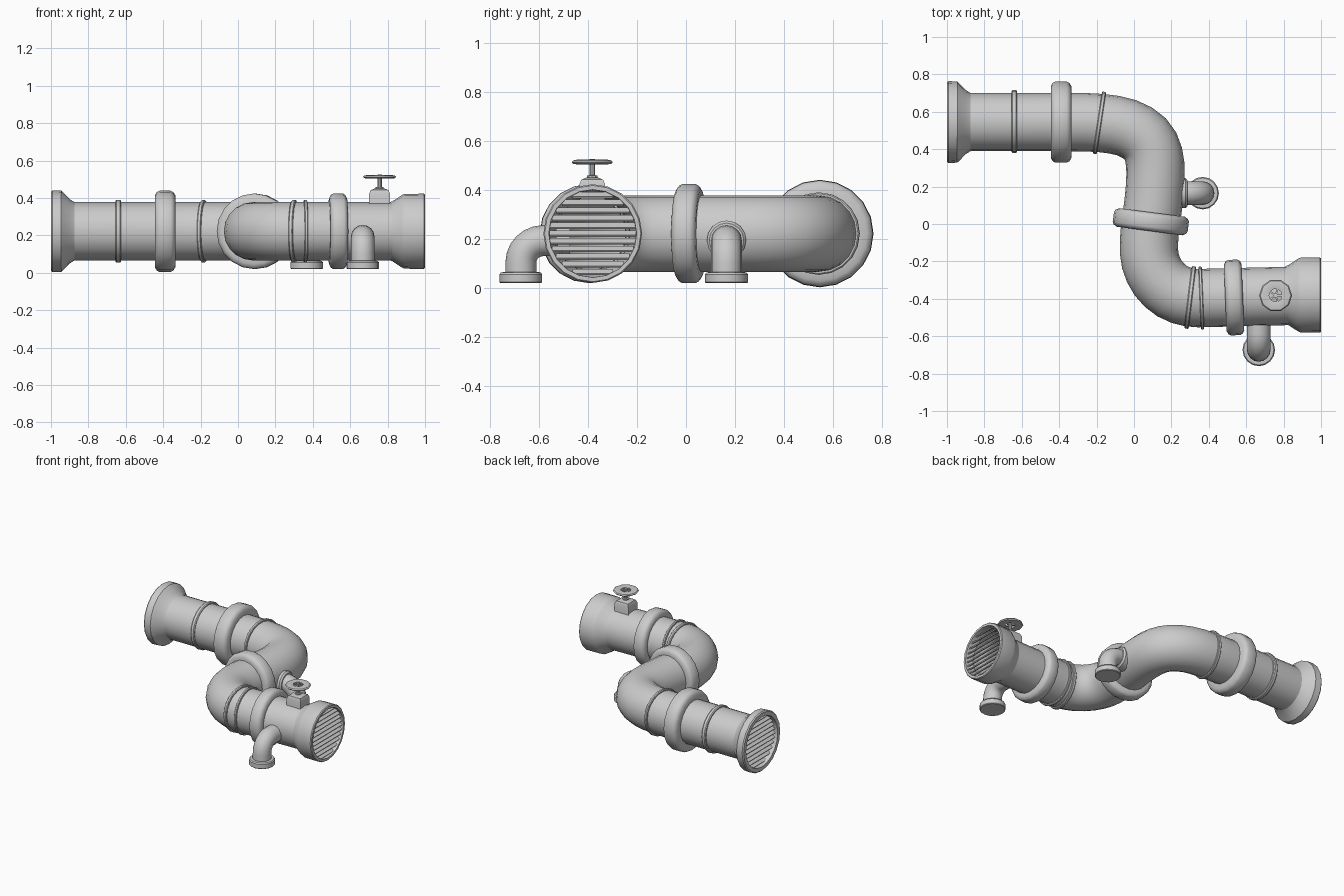
import bpy, bmesh, math
from mathutils import Vector, Matrix

if "Cube" in bpy.data.objects:
    bpy.data.objects.remove(bpy.data.objects["Cube"])

ZC = 0.222      # height of the main pipe axis
SIDES = 20


def finish(name, bm, angle=35):
    bmesh.ops.remove_doubles(bm, verts=bm.verts, dist=1e-5)
    bmesh.ops.recalc_face_normals(bm, faces=bm.faces)
    me = bpy.data.meshes.new(name)
    bm.to_mesh(me)
    bm.free()
    ob = bpy.data.objects.new(name, me)
    bpy.context.collection.objects.link(ob)
    bpy.ops.object.select_all(action='DESELECT')
    ob.select_set(True)
    bpy.context.view_layer.objects.active = ob
    bpy.ops.object.shade_smooth_by_angle(angle=math.radians(angle))
    return ob


def bridge(bm, rings, closed=False):
    n = len(rings[0])
    pairs = list(zip(rings, rings[1:])) + ([(rings[-1], rings[0])] if closed else [])
    for a, b in pairs:
        for i in range(n):
            j = (i + 1) % n
            bm.faces.new((a[i], a[j], b[j], b[i]))


def lathe(name, origin, axis, profile, closed=True, sides=SIDES):
    """Revolve (distance along axis, radius) points around an axis."""
    bm = bmesh.new()
    rot = Vector(axis).to_track_quat('Z', 'Y').to_matrix()
    rings = []
    for t, r in profile:
        rings.append([bm.verts.new(Vector(origin) + rot @ Vector((
            r * math.cos(2 * math.pi * i / sides), r * math.sin(2 * math.pi * i / sides), t)))
            for i in range(sides)])
    bridge(bm, rings, closed)
    return finish(name, bm)


def smooth_path(pts, sub):
    """Catmull-Rom through the points."""
    p = [Vector(q) for q in pts]
    p = [2 * p[0] - p[1]] + p + [2 * p[-1] - p[-2]]
    out = []
    for i in range(1, len(p) - 2):
        a, b, c, d = p[i - 1:i + 3]
        for k in range(sub):
            t = k / sub
            out.append(0.5 * (2 * b + (c - a) * t + (2 * a - 5 * b + 4 * c - d) * t * t
                              + (3 * b - a - 3 * c + d) * t ** 3))
    return out + [p[-2]]


def sweep(name, path, plane_normal, radius, sides=SIDES):
    """Round tube along a planar path."""
    bm = bmesh.new()
    n = Vector(plane_normal)
    rings = []
    for i, c in enumerate(path):
        tan = (path[min(i + 1, len(path) - 1)] - path[max(i - 1, 0)]).normalized()
        s = tan.cross(n)
        rings.append([bm.verts.new(c + radius * (s * math.cos(2 * math.pi * k / sides)
                                                 + n * math.sin(2 * math.pi * k / sides)))
                      for k in range(sides)])
    bridge(bm, rings)
    return finish(name, bm, 50)


# Main S-shaped pipe
centre = [(-0.95, 0.545), (-0.6, 0.545), (-0.35, 0.545), (-0.18, 0.54), (-0.04, 0.515),
          (0.06, 0.455), (0.105, 0.37), (0.115, 0.26), (0.105, 0.12), (0.09, 0.01),
          (0.08, -0.1), (0.088, -0.2), (0.13, -0.29), (0.205, -0.36), (0.3, -0.393),
          (0.4, -0.395), (0.6, -0.39), (0.95, -0.382)]
sweep("main_pipe", smooth_path([(x, y, ZC) for x, y in centre], 2), (0, 0, 1), 0.156)


# Collars and thin bands around the pipe
def collar(name, x, y, axis, r, w):
    lathe(name, (x, y, ZC), axis, [(-w / 2, 0.15), (-w / 2, r - 0.025), (-w * 0.4, r - 0.007),
          (-w * 0.27, r), (w * 0.27, r), (w * 0.4, r - 0.007), (w / 2, r - 0.025), (w / 2, 0.15)])


def band(name, x, y, axis, w):
    h = w / 2
    lathe(name, (x, y, ZC), axis, [(-h, 0.15), (-h, 0.163), (-h * 0.6, 0.168),
                                   (h * 0.6, 0.168), (h, 0.163), (h, 0.15)])


collar("left_collar", -0.39, 0.545, (1, 0, 0), 0.217, 0.11)
collar("middle_collar", 0.09, 0.012, (-0.13, -1, 0), 0.202, 0.1)
collar("right_collar", 0.535, -0.393, (1, 0.04, 0), 0.202, 0.095)
band("left_band", -0.64, 0.548, (1, 0, 0), 0.03)
band("upper_bend_band", -0.185, 0.541, (1, -0.15, 0), 0.022)
band("lower_bend_band_a", 0.3, -0.393, (1, -0.12, 0), 0.024)
band("lower_bend_band_b", 0.36, -0.396, (1, 0.04, 0), 0.018)

# Flared ends of the pipe
lathe("left_flange", (-1, 0.545, ZC), (1, 0, 0),
      [(0.1, 0.15), (0.05, 0.182), (0.0, 0.184), (0.0, 0.212), (0.008, 0.219), (0.055, 0.217),
       (0.065, 0.208), (0.1, 0.172), (0.125, 0.156)])
lathe("right_flange", (1, -0.38, ZC), (-1, 0, 0),
      [(0.12, 0.15), (0.05, 0.177), (0.0, 0.179), (0.0, 0.196), (0.006, 0.201), (0.11, 0.2),
       (0.125, 0.193), (0.175, 0.16), (0.19, 0.155)])


# Louvred grilles inside both ends
def grille(name, x, y, r, tilt, count=11):
    bm = bmesh.new()
    for i in range(count):
        z = (i - (count - 1) / 2) * 2 * r / (count + 0.3)
        half = math.sqrt(r * r - z * z)
        m = (Matrix.Translation((x, y, ZC + z)) @ Matrix.Rotation(tilt, 4, 'Y')
             @ Matrix.Diagonal((0.034, 2 * half, 0.008, 1)))
        bmesh.ops.create_cube(bm, size=1, matrix=m)
    finish(name, bm)


grille("left_grille", -0.965, 0.545, 0.182, -math.radians(35))
grille("right_grille", 0.975, -0.38, 0.177, math.radians(35))


# Small drain elbows: straight out, quarter bend, straight down to a foot flange
def elbow(name, foot, out, reach):
    o = Vector(out)
    f = Vector((foot[0], foot[1], 0))
    R, top = 0.09, 0.193
    path = [f - o * reach + Vector((0, 0, top))]
    path += [f - o * R * (1 - math.sin(a)) + Vector((0, 0, top - R * (1 - math.cos(a))))
             for a in [math.pi / 2 * k / 6 for k in range(7)]]
    path.append(f + Vector((0, 0, 0.05)))
    sweep(name + "_pipe", path, o.cross(Vector((0, 0, 1))), 0.063, 16)
    lathe(name + "_foot", f, (0, 0, 1), [(0.02, 0.0), (0.02, 0.083), (0.024, 0.087), (0.056, 0.087),
          (0.064, 0.081), (0.066, 0.055)], closed=False, sides=16)


elbow("front_drain", (0.667, -0.673), (0, -1, 0), 0.2)
elbow("side_drain", (0.367, 0.165), (1, 0, 0), 0.18)
lathe("side_drain_root_ring", (0.22, 0.165, 0.195), (1, 0, 0),
      [(0, 0.05), (0, 0.08), (0.055, 0.08), (0.066, 0.07), (0.066, 0.05)], sides=16)

# Valve block with chamfered top
VX, VY = 0.757, -0.382
bm = bmesh.new()
bmesh.ops.create_cube(bm, size=1, matrix=Matrix.Translation((VX, VY, 0.395))
                      @ Matrix.Diagonal((0.112, 0.105, 0.11, 1)))
top = [e for e in bm.edges if all(v.co.z > 0.4 for v in e.verts)]
bmesh.ops.bevel(bm, geom=top, offset=0.028, segments=2, profile=0.5, affect='EDGES')
finish("valve_block", bm)

# Valve stem, hub and handwheel
lathe("valve_stem", (VX, VY, 0), (0, 0, 1), [(0.43, 0.022), (0.458, 0.022), (0.46, 0.012),
      (0.525, 0.012), (0.525, 0.0)], closed=False, sides=10)
lathe("handwheel_rim", (VX, VY, 0), (0, 0, 1), [(0.506, 0.035), (0.503, 0.06), (0.506, 0.082),
      (0.513, 0.088), (0.520, 0.082), (0.524, 0.06), (0.519, 0.035)], sides=10)
bm = bmesh.new()
for k in range(5):
    bmesh.ops.create_cube(bm, size=1, matrix=Matrix.Translation((VX, VY, 0.513))
                          @ Matrix.Rotation(2 * math.pi * k / 5, 4, 'Z')
                          @ Matrix.Translation((0.023, 0, 0))
                          @ Matrix.Diagonal((0.034, 0.009, 0.01, 1)))
finish("handwheel_spokes", bm)
